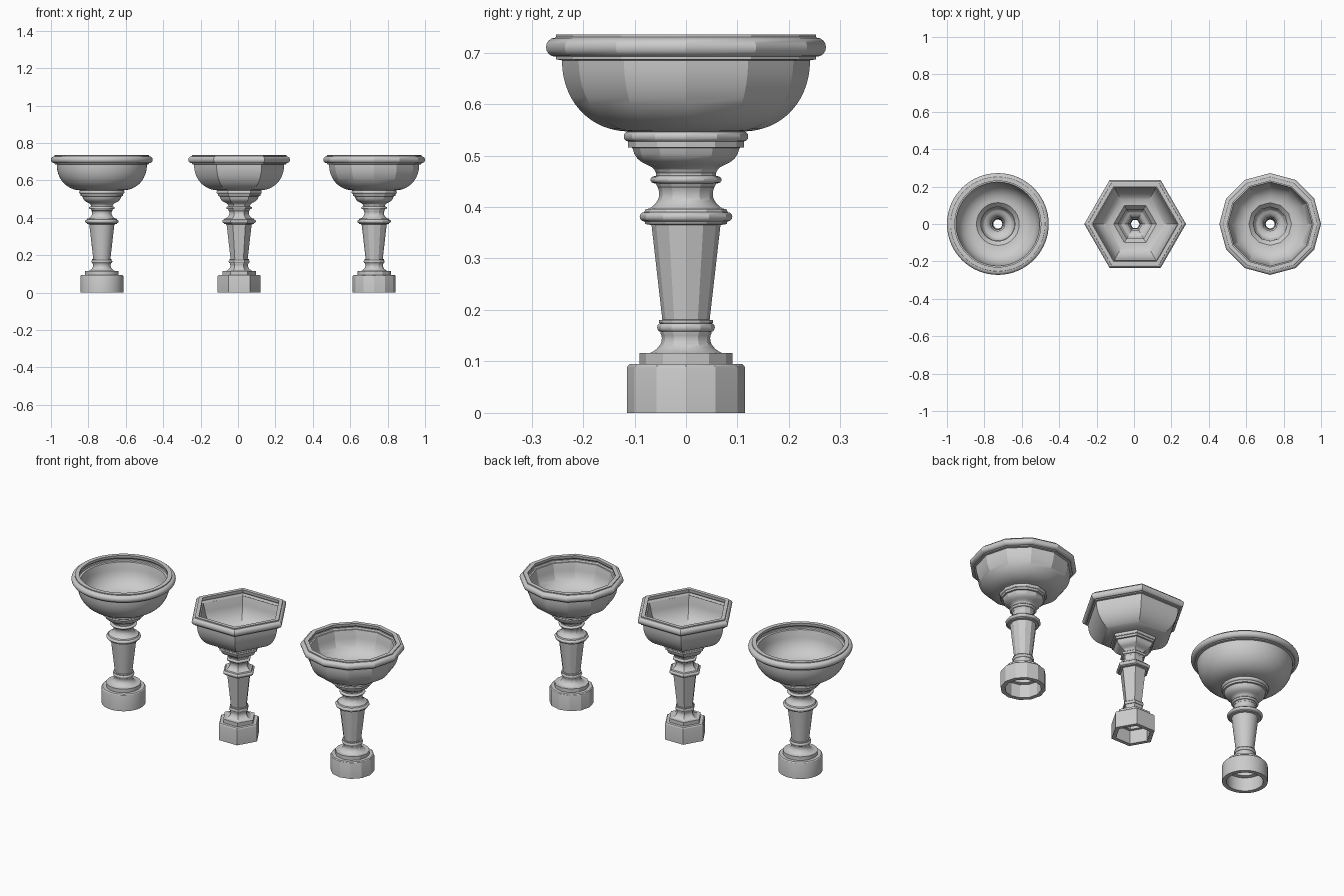
import bpy, bmesh
from math import sin, cos, pi, radians

if "Cube" in bpy.data.objects:
    bpy.data.objects.remove(bpy.data.objects["Cube"])


def bead(r_in, r_out, z0, z1, n=8):
    # half-round moulding bulging outwards
    zc, h = (z0 + z1) / 2, (z1 - z0) / 2
    return [(r_in + (r_out - r_in) * sin(pi * i / n), zc - h * cos(pi * i / n))
            for i in range(n + 1)]


def bezier(p0, p1, p2, p3, n=8):
    # smooth run of the profile
    pts = []
    for i in range(n + 1):
        t = i / n
        u = 1 - t
        pts.append(tuple(u**3 * a + 3 * u * u * t * b + 3 * u * t * t * c + t**3 * d
                         for a, b, c, d in zip(p0, p1, p2, p3)))
    return pts


# Turned profile (radius, height), bottom to top
profile = (
    # base block and step
    [(.115, 0), (.115, .086), (.1135, .091), (.109, .095), (.09, .095), (.09, .116)]
    # foot cove, bead, fillet
    + bezier((.071, .116), (.05, .124), (.042, .142), (.050, .156))
    + bead(.050, .056, .158, .174) + [(.052, .175), (.052, .180)]
    # tapered shaft and its collar
    + [(.046, .181), (.067, .365), (.080, .367), (.080, .371)]
    + bead(.081, .090, .372, .390) + [(.081, .391), (.078, .396)]
    # neck cove, bead
    + bezier((.071, .397), (.052, .409), (.046, .425), (.059, .446))
    + bead(.061, .069, .446, .460) + [(.058, .461), (.058, .466)]
    # flared capital, fillet and bead
    + bezier((.059, .467), (.062, .486), (.098, .478), (.104, .515))
    + [(.113, .516), (.113, .527)] + bead(.114, .121, .528, .546)
    # bowl and rim
    + bezier((.118, .547), (.19, .551), (.241, .608), (.241, .685), 14)
    + [(.253, .687), (.253, .692)] + bead(.254, .272, .692, .729)
    + [(.253, .730), (.253, .735)]
)


def pedestal_bowl(name, x, sides, angle):
    bm = bmesh.new()
    rings = [[bm.verts.new((r * cos(2 * pi * k / sides), r * sin(2 * pi * k / sides), z))
              for k in range(sides)] for r, z in profile]
    for a, b in zip(rings, rings[1:]):
        for k in range(sides):
            j = (k + 1) % sides
            bm.faces.new((a[k], a[j], b[j], b[k]))
    me = bpy.data.meshes.new(name)
    bm.to_mesh(me)
    bm.free()
    ob = bpy.data.objects.new(name, me)
    bpy.context.collection.objects.link(ob)
    ob.location.x = x
    # hollow wall, open at the top and the bottom
    wall = ob.modifiers.new("wall", 'SOLIDIFY')
    wall.thickness = .023
    wall.offset = -1
    bpy.ops.object.select_all(action='DESELECT')
    bpy.context.view_layer.objects.active = ob
    ob.select_set(True)
    bpy.ops.object.modifier_apply(modifier=wall.name)
    # keep both ends of the wall level
    for v in me.vertices:
        if v.co.z < .03:
            v.co.z = 0
        v.co.z = min(v.co.z, .735)
        if v.co.z > .705 and v.co.xy.length < .24:
            v.co.z = max(v.co.z, .705)
    bpy.ops.object.shade_smooth_by_angle(angle=radians(angle))


pedestal_bowl("round_pedestal_bowl", -.728, 64, 30)
pedestal_bowl("hexagonal_pedestal_bowl", .006, 6, 25)
pedestal_bowl("twelve_sided_pedestal_bowl", .728, 12, 25)
